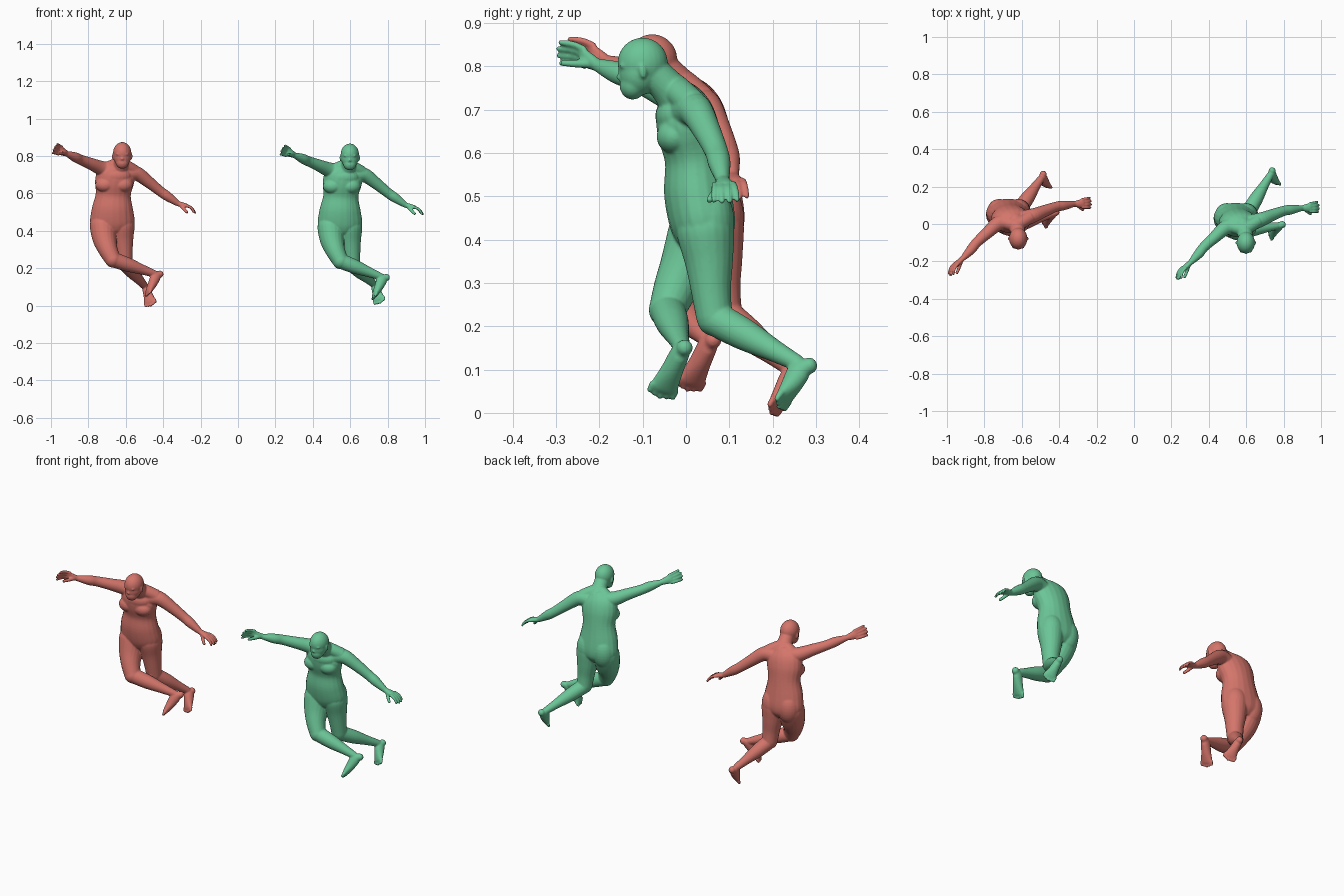
import bpy, bmesh, math
from mathutils import Vector, Matrix

if "Cube" in bpy.data.objects:
    bpy.data.objects.remove(bpy.data.objects["Cube"])

X, Y = Vector((1, 0, 0)), Vector((0, 1, 0))
SIDES, STEPS = 20, 5


def material(name, color):
    mat = bpy.data.materials.new(name)
    mat.use_nodes = True
    mat.diffuse_color = color
    mat.node_tree.nodes["Principled BSDF"].inputs["Base Color"].default_value = color
    return mat


def spline(points):
    """Smooth curve through (x, y, z, width, depth) points."""
    pts = [Vector(p) for p in points]
    out = []
    for i in range(len(pts) - 1):
        a, b, c, d = pts[max(i - 1, 0)], pts[i], pts[i + 1], pts[min(i + 2, len(pts) - 1)]
        for k in range(STEPS):
            t = k / STEPS
            out.append(b + (c - a) * (t / 2) + (a * 2 - b * 5 + c * 4 - d) * (t * t / 2)
                       + (b * 3 - a - c * 3 + d) * (t ** 3 / 2))
    return out + [pts[-1]]


def tube(bm, points, across):
    """Closed elliptical loft; width lies along the across vector."""
    path = spline(points)
    rings = []
    for i, p in enumerate(path):
        ahead, behind = path[min(i + 1, len(path) - 1)], path[max(i - 1, 0)]
        tangent = Vector((ahead - behind)[:3]).normalized()
        u = (across - tangent * across.dot(tangent)).normalized()
        v = tangent.cross(u)
        ring = []
        for k in range(SIDES):
            a = math.tau * k / SIDES
            ring.append(bm.verts.new(Vector(p[:3]) + u * (p[3] * math.cos(a)) + v * (p[4] * math.sin(a))))
        rings.append(ring)
    for r, s in zip(rings, rings[1:]):
        for k in range(SIDES):
            n = (k + 1) % SIDES
            bm.faces.new((r[k], r[n], s[n], s[k]))
    bm.faces.new(rings[0][::-1])
    bm.faces.new(rings[-1])


def limb(bm, points, across=Y):
    """Round tube through (x, y, z, radius) points."""
    tube(bm, [(*p, p[3]) for p in points], across)


def ball(bm, center, size, tilt=0):
    m = Matrix.Translation(center) @ Matrix.Rotation(tilt, 4, "X") @ Matrix.Diagonal((*size, 1))
    bmesh.ops.create_uvsphere(bm, u_segments=24, v_segments=16, radius=1, matrix=m)


def hand(bm, wrist, tip, across, thumb):
    """Palm, four spread fingers and a thumb."""
    wrist, tip, thumb = Vector(wrist), Vector(tip), Vector(thumb)
    reach = tip - wrist
    across = (across - reach * across.dot(reach) / reach.length_squared).normalized()
    bend = reach.cross(across).normalized() * 0.01
    if bend.z < 0:
        bend = -bend
    knuckle = wrist + reach * 0.48 + bend
    tube(bm, [(*wrist, .015, .014), (*wrist.lerp(knuckle, .6), .022, .013), (*knuckle, .025, .01)], across)
    for i in range(4):
        s = i - 1.5
        root = knuckle + across * (s * .014) - reach * .1
        end = tip + across * (s * .018) - reach * (.06 * abs(s)) - bend * .5
        limb(bm, [(*root, .008), (*(root.lerp(end, .55) + bend * .8), .0075), (*end, .0065)], across)
        ball(bm, end, (.0065, .0065, .0065))
    limb(bm, [(*(wrist + reach * .1), .011), (*thumb.lerp(wrist, .35), .009), (*thumb, .0075)], across)


def foot(bm, knee, ankle, toe):
    """Heel, instep and five toes, square to the shin."""
    knee, ankle, toe = Vector(knee), Vector(ankle), Vector(toe)
    shin = (ankle - knee).normalized()
    ahead = toe - ankle
    length = ahead.length
    ahead.normalize()
    wide = ahead.cross(shin).normalized()
    heel = ankle - ahead * .008 + shin * .026
    tube(bm, [(*heel, .017, .017), (*(ankle + ahead * .012 + shin * .012), .022, .028),
              (*(ankle + ahead * length * .45 + shin * .012), .026, .024),
              (*(toe - ahead * .026 + shin * .012), .033, .015),
              (*(toe - ahead * .012 + shin * .013), .031, .009)], wide)
    ball(bm, heel, (.019, .019, .019))
    for i in range(5):
        s = i - 2
        end = toe + wide * (s * .0145) + shin * .013 - ahead * (.004 * abs(s))
        limb(bm, [(*(end - ahead * .02), .008), (*end, .007)], wide)
        ball(bm, end, (.007, .007, .007))


def figure(name, mat, offset, right_step, left_step):
    bm = bmesh.new()
    # Torso, from the seat up to the base of the neck
    tube(bm, [(.545, .045, .375, .06, .04), (.545, .042, .4, .098, .064), (.545, .038, .44, .119, .076),
              (.546, .026, .51, .11, .077), (.55, .02, .585, .094, .069), (.556, .006, .65, .104, .072),
              (.568, -.006, .7, .099, .065), (.582, -.02, .74, .06, .043)], X)
    for x in (.497, .597):
        ball(bm, (x, .05, .44), (.064, .062, .09))
    for x in (.507, .602):
        ball(bm, (x, -.025, .638), (.053, .043, .041))
    ball(bm, (.562, -.02, .685), (.085, .051, .05))
    # Neck and shoulder slopes
    limb(bm, [(.58, -.01, .715, .052), (.592, -.045, .755, .041), (.598, -.085, .795, .039)], X)
    limb(bm, [(.51, -.008, .722, .034), (.585, -.025, .748, .034), (.662, .015, .712, .034)])
    # Head
    ball(bm, (.598, -.1, .808), (.049, .058, .058))
    ball(bm, (.598, -.107, .786), (.046, .047, .054), -.2)
    ball(bm, (.598, -.122, .757), (.035, .031, .034), -.2)
    limb(bm, [(.598, -.146, .797, .006), (.598, -.153, .777, .007), (.598, -.156, .77, .008)], X)
    ball(bm, (.598, -.146, .752), (.014, .008, .006))
    for s in (-1, 1):
        ball(bm, (.598 + s * .018, -.147, .801), (.016, .007, .006))
        ball(bm, (.598 + s * .048, -.1, .789), (.007, .009, .018), .2)
    # Right arm reaching forward, left arm reaching down and out
    limb(bm, [(.55, -.005, .71, .045), (.49, -.02, .725, .04), (.43, -.072, .75, .032),
              (.375, -.122, .772, .027), (.345, -.16, .786, .026), (.303, -.205, .803, .015)])
    hand(bm, (.303, -.205, .803), (.23, -.293, .836), Vector((.3, -.2, .9)), (.268, -.288, .808))
    limb(bm, [(.62, .005, .695, .045), (.675, .022, .698, .039), (.74, .048, .652, .032),
              (.8, .07, .604, .027), (.84, .077, .576, .026), (.898, .085, .536, .015)])
    hand(bm, (.898, .085, .536), (.992, .092, .492), Y, (.948, .052, .488))
    # Right leg in front
    knee, ankle, toe = (.548, -.043, .238), Vector((.766, -.01, .153)), Vector((.712, -.062, .043))
    ankle, toe = ankle + right_step, toe + right_step
    limb(bm, [(.495, .035, .46, .06), (.495, .03, .42, .07), (.503, .006, .35, .064),
              (.522, -.023, .29, .052), (*knee, .043)])
    ball(bm, knee, (.043, .043, .043))
    shin = Vector(knee).lerp(ankle, .35)
    limb(bm, [(*knee, .041), (*shin, .038), (*shin.lerp(ankle, .55), .027), (*ankle, .019)])
    foot(bm, knee, ankle, toe)
    # Left leg trailing behind
    knee, ankle, toe = (.612, .066, .218), Vector((.728, .26, .113)), Vector((.752, .205, .02))
    ankle, toe = ankle + left_step, toe + left_step
    limb(bm, [(.597, .042, .46, .058), (.598, .045, .42, .067), (.602, .053, .35, .056),
              (.608, .058, .28, .046), (*knee, .042)])
    ball(bm, knee, (.041, .041, .041))
    shin = Vector(knee).lerp(ankle, .35)
    limb(bm, [(*knee, .04), (*shin, .037), (*shin.lerp(ankle, .55), .026), (*ankle, .019)], X)
    foot(bm, knee, ankle, toe)

    bmesh.ops.recalc_face_normals(bm, faces=bm.faces)
    bmesh.ops.translate(bm, verts=bm.verts, vec=offset)
    mesh = bpy.data.meshes.new(name)
    bm.to_mesh(mesh)
    bm.free()
    mesh.materials.append(mat)
    body = bpy.data.objects.new(name, mesh)
    bpy.context.collection.objects.link(body)
    # Fuse the parts into one skin
    fuse = body.modifiers.new("fuse", "REMESH")
    fuse.mode = "VOXEL"
    fuse.voxel_size = .0038
    fuse.use_smooth_shade = True
    soften = body.modifiers.new("soften", "SMOOTH")
    soften.factor = .5
    soften.iterations = 6


green = material("soft green", (.147, .56, .31, 1))
red = material("soft red", (.66, .18, .147, 1))
still = Vector((0, 0, 0))
figure("green_figure", green, still, still, still)
figure("red_figure", red, Vector((-1.217, .022, .008)), Vector((.007, .04, .008)), Vector((-.007, -.038, -.02)))
